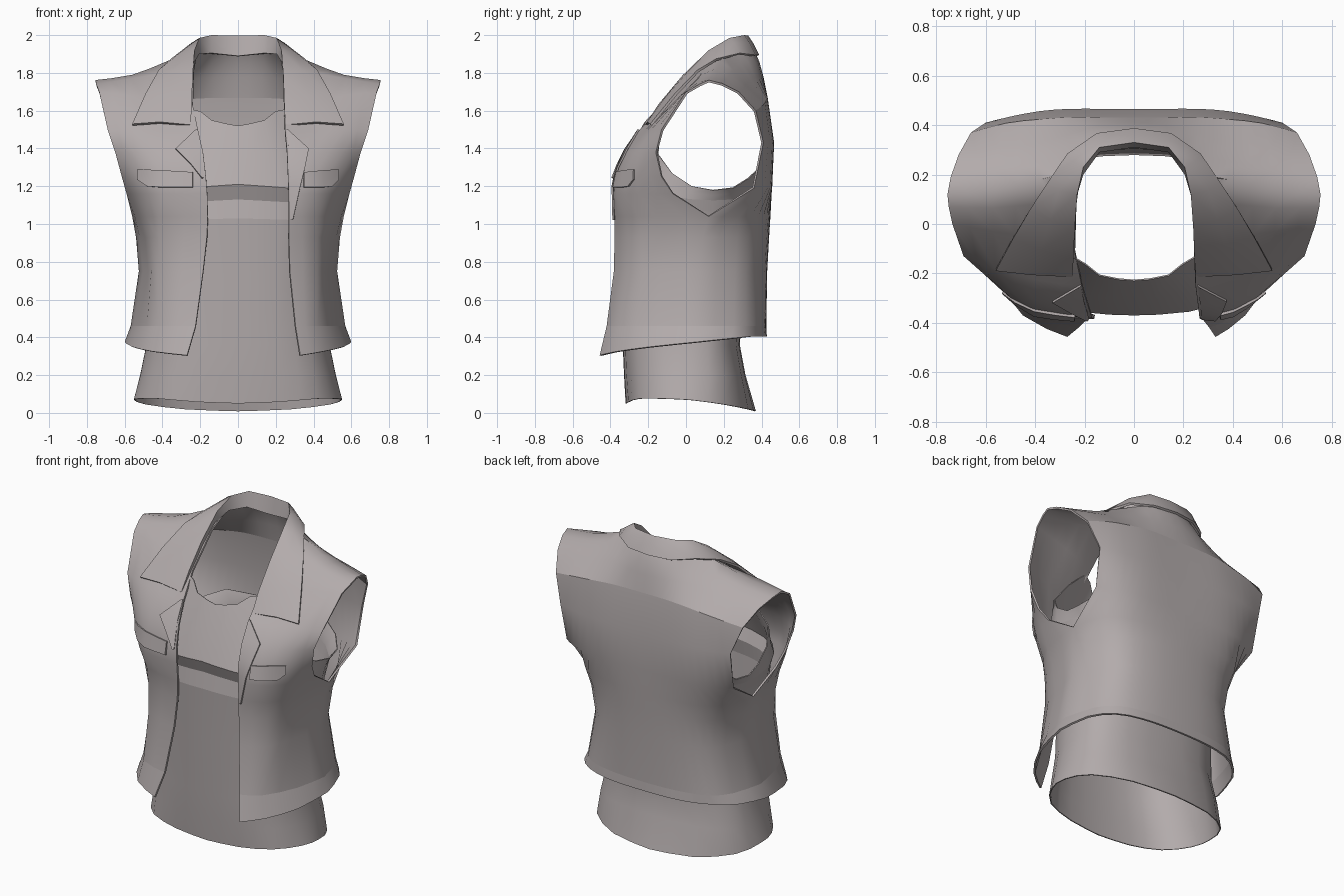
import bpy, bmesh
from mathutils import Vector
from mathutils.bvhtree import BVHTree

cloth = bpy.data.materials.new("warm_grey_cloth")
cloth.diffuse_color = (0.45, 0.41, 0.41, 1)


def spline(pts, sub):
    """Catmull-Rom resampling of one row of control points."""
    p = [Vector(q) for q in pts]
    out = []
    for i in range(len(p) - 1):
        a, b, c, d = p[max(i - 1, 0)], p[i], p[i + 1], p[min(i + 2, len(p) - 1)]
        for k in range(sub):
            t = k / sub
            out.append(0.5 * (2 * b + (c - a) * t + (2 * a - 5 * b + 4 * c - d) * t * t
                              + (3 * b - a - 3 * c + d) * t ** 3))
    return out + [p[-1]]


def loft(bm, rows, side=1, sub=2, creases=()):
    """Quad sheet through rows of points; side = -1 mirrors it in x."""
    grid = [[bm.verts.new((v.x * side, v.y, v.z)) for v in spline(r, sub)] for r in rows]
    for r0, r1 in zip(grid, grid[1:]):
        for i in range(len(r0) - 1):
            bm.faces.new((r0[i], r0[i + 1], r1[i + 1], r1[i]))
    for n in creases:
        for a, b in zip(grid[n], grid[n][1:]):
            bm.edges.get((a, b)).smooth = False


def finish(bm, name, thick, offset=-1, angle=0.6):
    """Weld, face outward, thicken and shade one cloth part."""
    bmesh.ops.remove_doubles(bm, verts=bm.verts, dist=0.004)
    bmesh.ops.recalc_face_normals(bm, faces=bm.faces)
    bm.normal_update()
    axis = Vector((0, 0.05, 0))
    out = 0
    for f in bm.faces:
        d = f.calc_center_median() - axis
        out += f.calc_area() * f.normal.dot(Vector((d.x, d.y, 0)))
    if out < 0:
        bmesh.ops.reverse_faces(bm, faces=bm.faces)
    me = bpy.data.meshes.new(name)
    bm.to_mesh(me)
    me.materials.append(cloth)
    ob = bpy.data.objects.new(name, me)
    bpy.context.collection.objects.link(ob)
    bpy.ops.object.select_all(action='DESELECT')
    ob.select_set(True)
    bpy.context.view_layer.objects.active = ob
    m = ob.modifiers.new("thickness", 'SOLIDIFY')
    m.thickness, m.offset = thick, offset
    bpy.ops.object.modifier_apply(modifier=m.name)
    bpy.ops.object.shade_smooth_by_angle(angle=angle, keep_sharp_edges=True)
    return ob


# ---- vest body: one front and one back sheet per side, open at front and armholes
EDGE_R = (.33, .305, .275, .27, .27, .268, .265, .26, .25, .245, .24)
EDGE_L = (.27, .225, .185, .165, .16, .163, .17, .185, .21, .24, .235)
# height, half width, front y, back y, seam y, front and back corner tightening
LEVELS = ((.46, .568, -.42, .425, .06, .035, .025), (.75, .525, -.382, .43, .07, .05, .04),
          (.93, .54, -.378, .44, .09, .045, .03), (1.04, .56, -.38, .447, .12, .03, .015))


def front_rows(e):
    rows = [[(e[0], -.457, .305), (.45, -.37, .325), (.56, -.19, .35), (.6, .05, .375)]]
    for x, (z, w, yf, yb, ys, c, _) in zip(e[1:], LEVELS):
        rows.append([(x, yf, z), (.42, yf + .03 + c, z), (w - .025 - .5 * c, -.19 + c, z), (w, ys, z)])
    rows += [
        [(e[5], -.385, 1.16), (.40, -.367, 1.16), (.53, -.25, 1.16), (.59, -.07, 1.16)],
        [(e[6], -.380, 1.25), (.40, -.357, 1.25), (.54, -.265, 1.25), (.615, -.13, 1.25)],
        [(e[7], -.335, 1.38), (.40, -.31, 1.38), (.55, -.25, 1.38), (.65, -.16, 1.38)],
        [(e[8], -.255, 1.49), (.40, -.225, 1.49), (.56, -.185, 1.50), (.69, -.13, 1.50)],
        [(e[9], -.115, 1.63), (.40, -.055, 1.65), (.57, -.03, 1.68), (.735, 0, 1.70)],
        [(e[10], .07, 1.82), (.39, .08, 1.80), (.57, .065, 1.77), (.75, .07, 1.74)],
        [(.22, .22, 1.92), (.38, .18, 1.86), (.56, .14, 1.79), (.755, .12, 1.762)]]
    return rows


def back_rows():
    rows = [[(.6, .05, .375), (.55, .24, .395), (.435, .355, .405),
             (.285, .408, .405), (.14, .425, .405), (0, .428, .405)]]
    for z, w, yf, yb, ys, _, c in LEVELS:
        rows.append([(w, ys, z), (.945 * w - c, ys * .5 + .225, z), (.78 * w - c, .875 * yb - .5 * c, z),
                     (.5 * w, .965 * yb - .3 * c, z), (.25 * w, .99 * yb, z), (0, yb, z)])
    for z, pts in ((1.19, ((.59, .36), (.50, .415), (.38, .445), (.26, .455), (.13, .456), (0, .455))),
                   (1.43, ((.60, .41), (.50, .435), (.38, .457), (.26, .466), (.13, .466), (0, .465)))):
        rows.append([(x, y, z) for x, y in pts])
    rows += [  # yoke crease, then the flatter yoke up to the shoulder line
        [(.66, .37, 1.60), (.52, .408, 1.63), (.38, .424, 1.65), (.26, .432, 1.665), (.13, .432, 1.67), (0, .432, 1.67)],
        [(.71, .28, 1.70), (.55, .31, 1.72), (.39, .325, 1.75), (.26, .365, 1.775), (.13, .40, 1.78), (0, .41, 1.78)],
        [(.742, .19, 1.745), (.56, .22, 1.777), (.39, .25, 1.815), (.25, .29, 1.855), (.14, .365, 1.86), (0, .388, 1.86)],
        [(.755, .12, 1.762), (.56, .14, 1.79), (.38, .18, 1.86), (.22, .22, 1.92), (.14, .33, 1.91), (0, .37, 1.90)]]
    return rows


body = bmesh.new()
for side, edge in ((1, EDGE_R), (-1, EDGE_L)):
    loft(body, front_rows(edge), side, creases=(1,))
    loft(body, back_rows(), side, creases=(1, 7))
surface = BVHTree.FromBMesh(body)
finish(body, "vest_body", .012, angle=1.0)


def on_front(x, z, gap):
    """Point just in front of the vest surface."""
    hit = surface.ray_cast(Vector((x, -2, z)), Vector((0, 1, 0)))[0]
    return (x, (hit.y if hit else -.3) - gap, z)


# ---- collar: inner stand, fold line and falling outer edge
fold = [(0, .33, 1.997), (.14, .31, 2.0), (.205, .23, 1.985), (.23, .12, 1.92),
        (.24, -.02, 1.785), (.245, -.145, 1.635), (.25, -.215, 1.525)]
outer = [(0, .388, 1.895), (.15, .368, 1.895), (.27, .285, 1.905), (.355, .16, 1.875),
         (.42, .06, 1.815), (.49, -.06, 1.69), (.56, -.19, 1.53)]
inner = [(0, .31, 1.89), (.14, .29, 1.905), (.205, .20, 1.90), (.235, .10, 1.85),
         (.245, -.01, 1.745), (.25, -.115, 1.61), (.255, -.19, 1.515)]
middle = [(Vector(a) + Vector(b)) / 2 + Vector((.010, -.004, .013))
          for a, b in zip(fold, outer)]
middle[0].x = 0
bm = bmesh.new()
for side in (1, -1):
    loft(bm, [inner, fold, middle, outer], side, 1, creases=(1,))
finish(bm, "collar", .014, angle=.9)

# ---- lapels below the collar notch: (edge x, outer x, height)
for name, pts in (
        ("right_lapel", ((.257, .265, 1.50), (.268, .375, 1.40), (.272, .355, 1.30),
                         (.274, .33, 1.20), (.276, .29, 1.02))),
        ("left_lapel", ((-.215, -.225, 1.50), (-.20, -.33, 1.40), (-.188, -.25, 1.32),
                        (-.182, -.19, 1.245)))):
    bm = bmesh.new()
    loft(bm, [[on_front(a, z, .006), on_front((a + b) / 2, z, .012), on_front(b, z, .016)]
              for a, b, z in pts], 1, 1)
    finish(bm, name, .010)

# ---- chest pocket flaps with a clipped outer corner
for name, side, x0 in (("right_pocket_flap", 1, .35), ("left_pocket_flap", -1, .24)):
    xs = [x0 + (.535 - x0) * t for t in (0, .28, .56, .82, 1)]
    bm = bmesh.new()
    rows = [[on_front(side * x, ztop, .012) for x, ztop in zip(xs, (1.275, 1.28, 1.285, 1.288, 1.288))],
            [on_front(side * x, zb, .015) for x, zb in zip(xs, (1.195, 1.195, 1.195, 1.20, 1.235))]]
    loft(bm, rows, 1, 1)
    finish(bm, name, .014)

# ---- sleeveless undershirt
FX = (0, .42, .78, .96, 1, .90, .55, 0)
FY = (1, .96, .77, .36, .04, .62, .93, 1)
DROP = (0, .2, .4, .7, 1, 1, .3, 0)


def shirt_row(z, yf, w, yb, drop=0):
    return [(w * fx, .04 if i == 4 else (yf if i < 4 else yb) * fy, z - drop * d)
            for i, (fx, fy, d) in enumerate(zip(FX, FY, DROP))]


hem = [(0, -.32, .05), (.22, -.305, .058), (.42, -.25, .075), (.53, -.11, .075),
       (.55, .03, .068), (.49, .2, .045), (.28, .33, .02), (0, .37, .01)]
top = [(0, -.23, 1.52), (.14, -.21, 1.55), (.265, -.125, 1.61), (.48, -.15, 1.37),
       (.53, .03, 1.20), (.53, .25, 1.19), (.35, .385, 1.29), (0, .41, 1.29)]
bust = shirt_row(1.21, -.37, .53, .40, .08)
chest = [Vector(a).lerp(Vector(b), .5) + Vector((0, -.008, 0)) for a, b in zip(bust, top)]
rows = [hem, shirt_row(.20, -.328, .518, .315), shirt_row(.36, -.335, .485, .285),
        shirt_row(.70, -.345, .465, .31), shirt_row(1.03, -.357, .50, .375, .03),
        shirt_row(1.13, -.34, .515, .39, .06), bust, chest, top]
bm = bmesh.new()
for side in (1, -1):
    loft(bm, rows, side, creases=(4, 5, 6))
finish(bm, "undershirt", .006, angle=.8)
